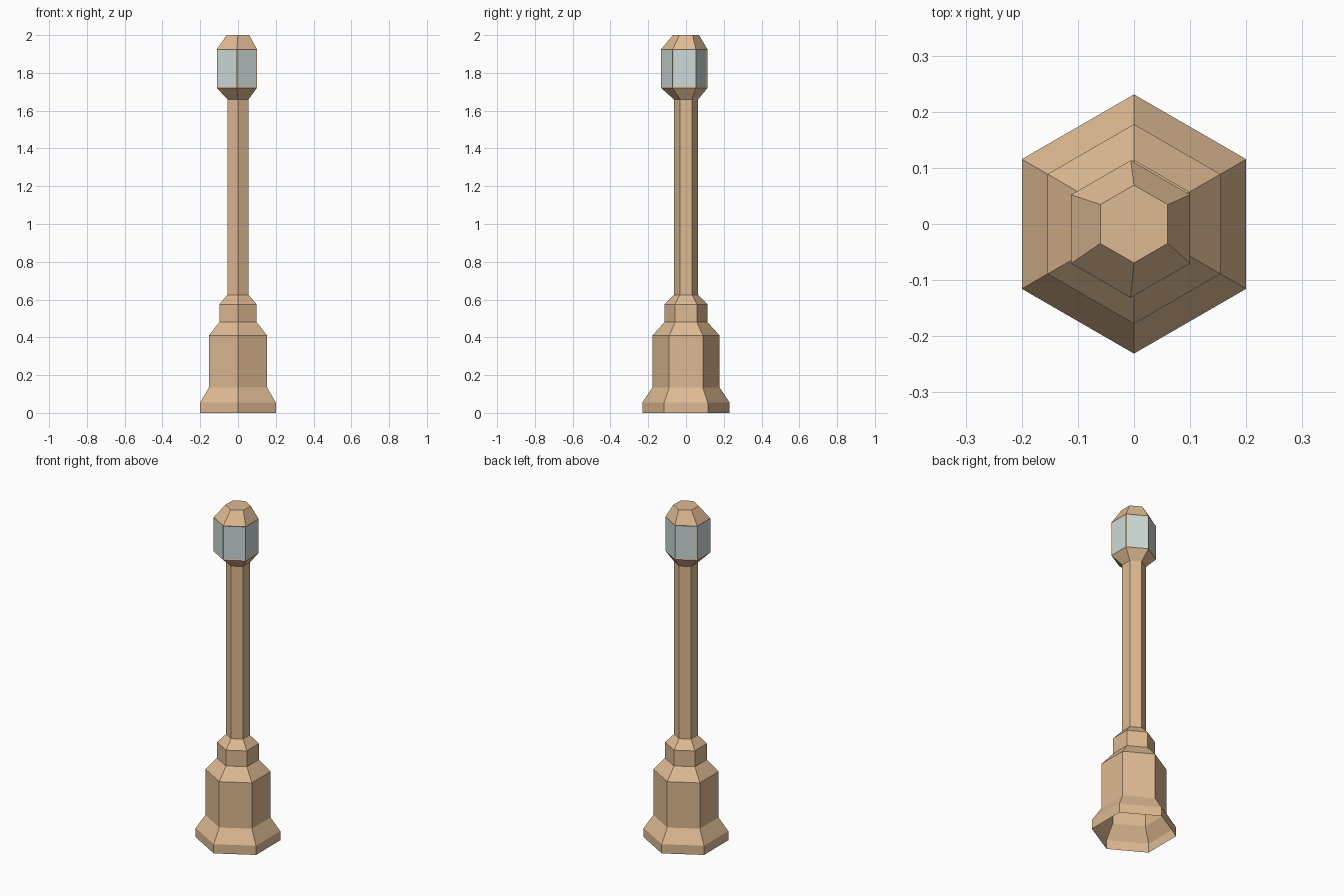
import bpy, bmesh, math

if "Cube" in bpy.data.objects:
    bpy.data.objects.remove(bpy.data.objects["Cube"])

SIDES = 6


def material(name, rgb):
    m = bpy.data.materials.new(name)
    m.diffuse_color = (*rgb, 1)
    m.use_nodes = True
    m.node_tree.nodes["Principled BSDF"].inputs["Base Color"].default_value = m.diffuse_color
    return m


stone = material("tan stone", (0.73, 0.49, 0.29))
glass = material("pale glass", (0.61, 0.70, 0.69))


def hex_shell(name, rings, cap=False, pane_band=None):
    """Stack of hexagons (half width across flats, z, centre x, centre y)."""
    bm = bmesh.new()
    loops = []
    for half, z, cx, cy in rings:
        r = half / math.cos(math.pi / SIDES)
        angles = [math.pi / 2 + i * math.tau / SIDES for i in range(SIDES)]
        loops.append([bm.verts.new((cx + r * math.cos(a), cy + r * math.sin(a), z))
                      for a in angles])
    panes = []
    for k, (low, high) in enumerate(zip(loops, loops[1:])):
        for i in range(SIDES):
            j = (i + 1) % SIDES
            f = bm.faces.new((low[i], low[j], high[j], high[i]))
            if k == pane_band:
                panes.append(f)
    if cap:
        bm.faces.new(loops[-1])
    # Glass panes inset within a narrow frame
    if panes:
        bm.normal_update()
        bmesh.ops.inset_individual(bm, faces=panes, thickness=0.007, depth=-0.002)
        for f in panes:
            f.material_index = 1
    me = bpy.data.meshes.new(name)
    bm.to_mesh(me)
    bm.free()
    me.materials.append(stone)
    me.materials.append(glass)
    ob = bpy.data.objects.new(name, me)
    bpy.context.collection.objects.link(ob)
    return ob


# Flared pedestal, open underneath
hex_shell("pedestal", [(0.20, 0, 0, 0), (0.20, 0.055, 0, 0), (0.154, 0.135, 0, 0),
                       (0.154, 0.41, 0, 0), (0.099, 0.48, 0, 0)])

# Collar narrowing into the post
hex_shell("collar", [(0.099, 0.48, 0, 0), (0.099, 0.575, 0, 0), (0.056, 0.625, 0, 0)])

# Slim post
hex_shell("post", [(0.056, 0.625, 0, 0), (0.056, 1.66, 0, 0)])

# Lantern head, set slightly off centre, with a flat-topped roof
hex_shell("lantern", [(0.056, 1.66, 0, 0), (0.106, 1.72, -0.006, -0.009),
                      (0.106, 1.925, -0.006, -0.009), (0.06, 2.0, 0, 0)],
          cap=True, pane_band=1)
